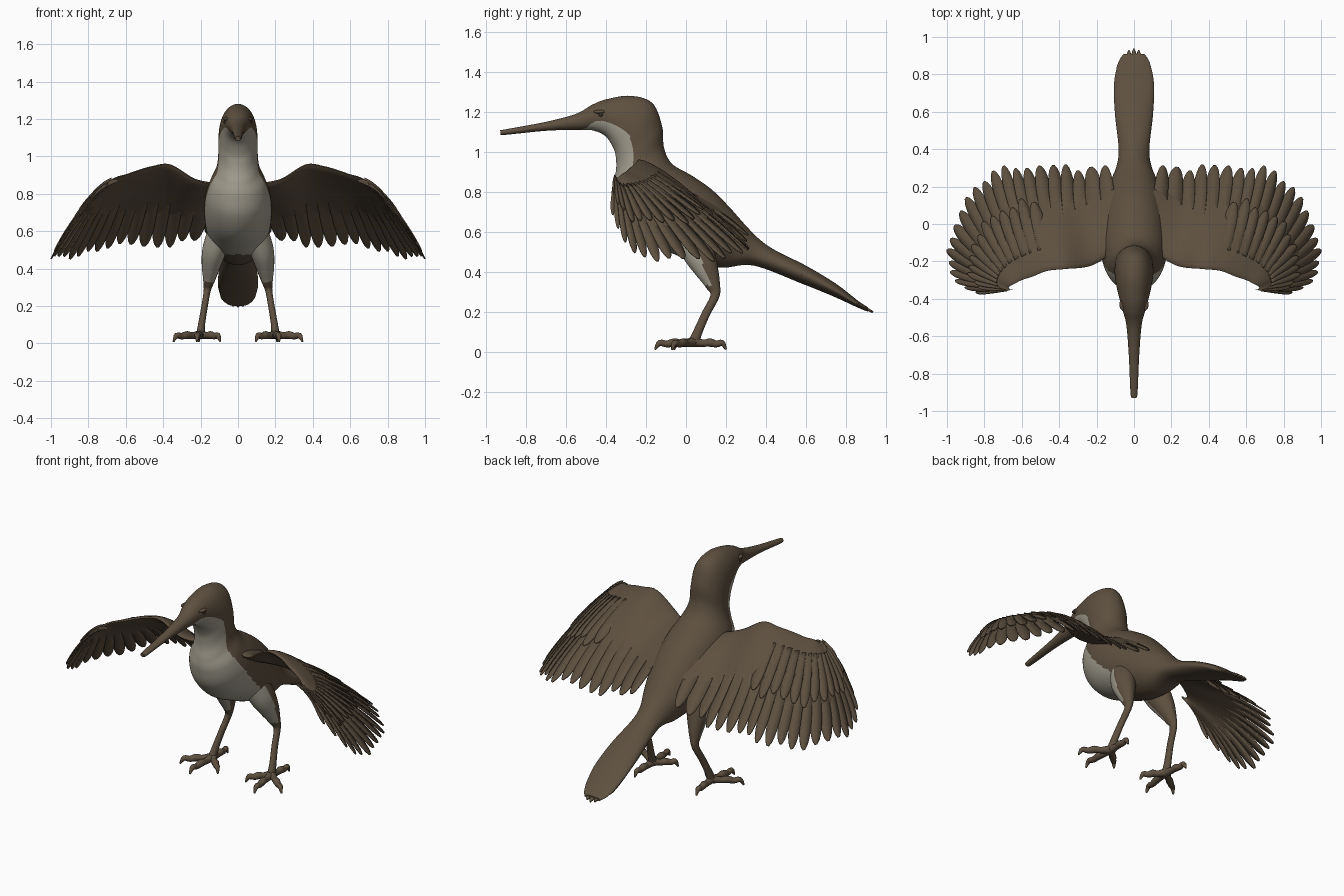
import bpy, bmesh, math, random
from mathutils import Vector

random.seed(4)
cube = bpy.data.objects.get("Cube")
if cube:
    bpy.data.objects.remove(cube, do_unlink=True)


def material(name, rgb):
    mat = bpy.data.materials.new(name)
    mat.use_nodes = True
    color = (*rgb, 1)
    mat.diffuse_color = color
    bsdf = mat.node_tree.nodes["Principled BSDF"]
    bsdf.inputs["Base Color"].default_value = color
    bsdf.inputs["Roughness"].default_value = 0.8
    return mat


BROWN = material("brown plumage", (0.11, 0.079, 0.05))
CREAM = material("cream breast", (0.365, 0.342, 0.275))
DARK = material("dark eye", (0.04, 0.03, 0.02))


def spline(points, t):
    """Smooth curve through points of any dimension, one unit of t per point."""
    last = len(points) - 1
    t = min(max(t, 0), last)
    i = min(int(t), last - 1)
    f = t - i
    quad = [points[min(max(i + k, 0), last)] for k in (-1, 0, 1, 2)]
    return [b + f / 2 * (c - a + f * (2*a - 5*b + 4*c - d + f * (3*(b - c) + d - a)))
            for a, b, c, d in zip(*quad)]


def loft(bm, rings, rule=lambda i, k: 0):
    """Skin closed rings; rule gives the material slot of ring i, side k."""
    rows = [[bm.verts.new(p) for p in ring] for ring in rings]
    n = len(rows[0])
    for i, (a, b) in enumerate(zip(rows, rows[1:])):
        for k in range(n):
            j = (k + 1) % n
            bm.faces.new((a[k], a[j], b[j], b[k])).material_index = rule(i, k)
    bm.faces.new(rows[0])
    bm.faces.new(rows[-1])


def finish(name, bm, mats=(BROWN,), mirror=False, thickness=0):
    if not thickness:
        bmesh.ops.recalc_face_normals(bm, faces=bm.faces[:])
    mesh = bpy.data.meshes.new(name)
    bm.to_mesh(mesh)
    bm.free()
    for mat in mats:
        mesh.materials.append(mat)
    mesh.polygons.foreach_set("use_smooth", [True] * len(mesh.polygons))
    mesh.set_sharp_from_angle(angle=math.radians(50))
    obj = bpy.data.objects.new(name, mesh)
    bpy.context.collection.objects.link(obj)
    if thickness:
        solid = obj.modifiers.new("thickness", "SOLIDIFY")
        solid.thickness = thickness
        solid.offset = 0
    if mirror:
        obj.modifiers.new("mirror", "MIRROR")


# Body from bill to tail: top y, z, bottom y, z, half width, cream share
SECTIONS = [
    (-.93, 1.108, -.928, 1.086, .012, 0), (-.9, 1.113, -.9, 1.085, .019, 0),
    (-.7, 1.15, -.7, 1.105, .028, 0), (-.55, 1.19, -.53, 1.11, .041, 0),
    (-.47, 1.235, -.46, 1.105, .06, .33), (-.4, 1.262, -.4, 1.075, .078, .4),
    (-.28, 1.28, -.36, 1.01, .096, .4), (-.17, 1.245, -.35, .96, .104, .39),
    (-.12, 1.13, -.35, .91, .105, .38), (-.11, 1.02, -.36, .85, .115, .38),
    (-.07, .94, -.36, .78, .15, .42), (.03, .88, -.33, .68, .175, .42),
    (.13, .81, -.24, .58, .18, .38), (.22, .72, -.11, .51, .17, .33),
    (.3, .63, .04, .45, .14, .22), (.37, .56, .18, .42, .1, 0),
    (.45, .505, .34, .43, .082, 0), (.6, .43, .58, .34, .102, 0),
    (.75, .34, .74, .275, .107, 0), (.86, .255, .86, .22, .085, 0),
    (.91, .222, .91, .2, .055, 0),
]
STEPS, SIDES = 10, 128


def body_ring(t):
    ty, tz, by, bz, w, _ = spline(SECTIONS, t)
    ring = []
    for k in range(SIDES):
        a = math.tau * k / SIDES
        f = (1 - math.cos(a)) / 2
        ring.append((w * math.sin(a), by + (ty - by) * f, bz + (tz - bz) * f))
    return ring


def breast_rule(i, k):
    _, tz, _, bz, _, share = spline(SECTIONS, (i + .5) / STEPS)
    f = (1 - math.cos(math.tau * (k + .5) / SIDES)) / 2
    return int(f < share and bz + (tz - bz) * f > .475)


bm = bmesh.new()
loft(bm, [body_ring(i / STEPS) for i in range((len(SECTIONS) - 1) * STEPS + 1)], breast_rule)
finish("body", bm, (BROWN, CREAM))


# Feathers: round-tipped strips following a surface of side and length
def feather(bm, surface, rows=11):
    grid = []
    for r in range(rows + 1):
        s = math.sin(math.pi / 2 * r / rows)
        w = max(.15, math.sqrt(1 - s ** 5))
        grid.append([bm.verts.new(surface(c * w, s)) for c in (-1, 0, 1)])
    for a, b in zip(grid, grid[1:]):
        for k in (0, 1):
            bm.faces.new((a[k], a[k + 1], b[k + 1], b[k]))


bm = bmesh.new()
for i in range(-3, 4):
    x, end = i * .026, .935 - .008 * i * i

    def tail_surface(side, s):
        y = .58 + (end - .58) * s
        return (x + .022 * side, y, .2 + (.93 - y) * .53 + .004 * side)
    feather(bm, tail_surface)
finish("tail_feathers", bm, thickness=.01)

# Wing surface between a leading edge and the fan of feather tips
LEADING = [(.06, -.12, .84), (.22, -.22, .87), (.36, -.24, .952), (.46, -.25, .943),
           (.54, -.28, .92), (.6, -.3, .9), (.64, -.32, .89), (.66, -.33, .88),
           (.67, -.34, .87), (.66, -.35, .87), (.64, -.35, .87)]
TIPS = [(.13, .33, .58), (.28, .31, .53), (.42, .31, .52), (.58, .32, .51),
        (.71, .3, .51), (.83, .22, .47), (.92, .09, .46), (.985, -.07, .46),
        (.99, -.21, .47), (.94, -.32, .57), (.82, -.38, .71)]


def wing_point(u, v, lift=0):
    a, b = Vector(spline(LEADING, u)), Vector(spline(TIPS, u))
    return a.lerp(b, v) + Vector((0, 0, .16 * v * (1 - v) + lift))


def wing_ring(u, sides=24):
    ring = []
    for k in range(sides):
        a = math.tau * k / sides
        v = .34 * (1 - math.cos(a))
        thick = (.036 - .002 * u) * math.sin(a) * (1 - v)
        ring.append(wing_point(u, v, thick))
    return ring


bm = bmesh.new()
loft(bm, [wing_ring(i / 5) for i in range(51)])
finish("wing_panels", bm, mirror=True)


def feather_row(name, count, first, last, root, end, lift, width):
    bm = bmesh.new()
    for i in range(count):
        u = first + (last - first) * i / (count - 1)
        reach = end + random.uniform(-.05, .02)
        rise = lift + random.uniform(-.003, .003)
        feather(bm, lambda side, s: wing_point(
            u + width * side, root + (reach - root) * s, rise + .007 * side))
    finish(name, bm, mirror=True, thickness=.006)


feather_row("flight_feathers", 22, .25, 9.8, .3, 1, 0, .29)
feather_row("covert_feathers", 14, 3, 9.8, .2, .68, .016, .31)


# Legs and toes: tubes through x, y, z, radius points
def tube(bm, path, steps=6, sides=16, breadth=1):
    rings = []
    for i in range((len(path) - 1) * steps + 1):
        t = i / steps
        x, y, z, r = spline(path, t)
        along = Vector(spline(path, t + .05)[:3]) - Vector(spline(path, t - .05)[:3])
        a = along.cross(Vector((1, 0, 0))).normalized()
        b = along.cross(a).normalized() * breadth
        angles = [math.tau * k / sides for k in range(sides)]
        rings.append([Vector((x, y, z)) + r * (a * math.cos(q) + b * math.sin(q)) for q in angles])
    loft(bm, rings)


LEG = [(.09, .02, .6, .085), (.125, .06, .5, .08), (.143, .098, .42, .063),
       (.155, .132, .34, .039), (.165, .145, .28, .023), (.18, .1, .19, .021),
       (.195, .06, .1, .023), (.2, .04, .05, .028)]
bm = bmesh.new()
tube(bm, LEG, sides=40, breadth=.82)
bmesh.ops.recalc_face_normals(bm, faces=bm.faces[:])
for face in bm.faces:
    height = face.calc_center_median().z
    face.material_index = int(height > .33 and face.normal.y < -.05 and face.normal.x > -.8)
finish("legs", bm, (BROWN, CREAM), mirror=True)

bm = bmesh.new()
ankle = Vector((.2, .04, .05))
for tip in ((.095, -.06), (.22, -.155), (.345, -.07), (.21, .2)):
    claw = Vector((*tip, .012))
    path = []
    for f, z, r in ((0, .048, .025), (.3, .042, .018), (.5, .045, .021),
                    (.7, .038, .017), (.88, .043, .015), (1, .01, .005)):
        p = ankle.lerp(claw, f)
        path.append((p.x, p.y, z, r))
    tube(bm, path, steps=4, sides=10)
finish("toes", bm, mirror=True)


# Eyes with a low brow above each
def blob(name, mat, place, size):
    bm = bmesh.new()
    bmesh.ops.create_uvsphere(bm, u_segments=20, v_segments=12, radius=1)
    bmesh.ops.scale(bm, vec=size, verts=bm.verts)
    bmesh.ops.translate(bm, vec=place, verts=bm.verts)
    finish(name, bm, (mat,), mirror=True)


blob("eyes", DARK, (.066, -.425, 1.186), (.011, .014, .011))
blob("brows", BROWN, (.06, -.43, 1.2), (.018, .032, .01))
